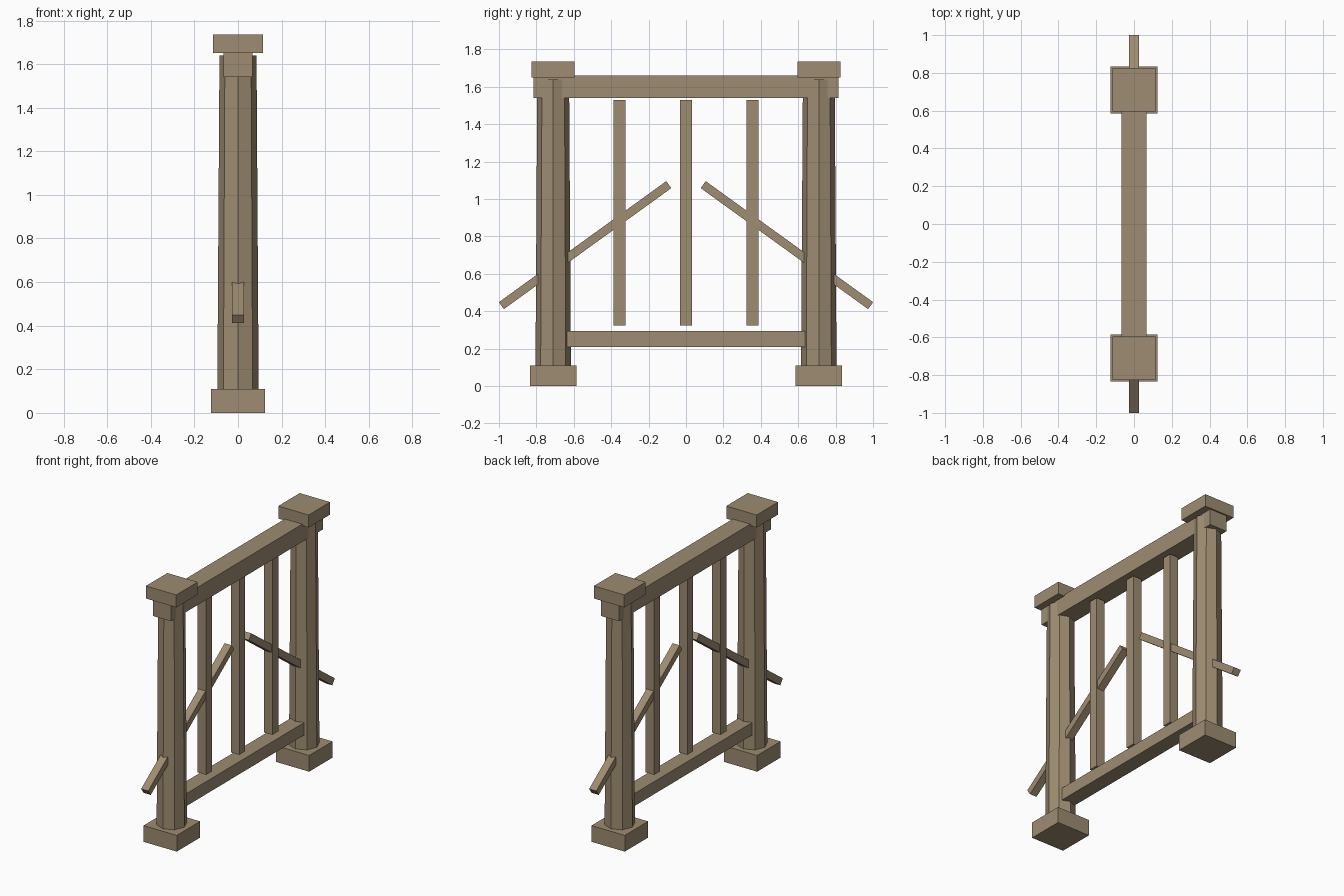
import bpy
import math
from mathutils import Vector

cube = bpy.data.objects.get("Cube")
if cube:
    bpy.data.objects.remove(cube, do_unlink=True)

# One weathered wood colour for everything
wood = bpy.data.materials.new("weathered_wood")
wood.use_nodes = True
colour = (0.34, 0.262, 0.165, 1)
wood.diffuse_color = colour
wood.node_tree.nodes["Principled BSDF"].inputs["Base Color"].default_value = colour


def finish(name):
    obj = bpy.context.object
    obj.name = name
    obj.data.materials.append(wood)
    return obj


def box(name, centre, size, tilt=0):
    bpy.ops.mesh.primitive_cube_add(size=1, location=centre, rotation=(tilt, 0, 0))
    bpy.context.object.scale = size
    return finish(name)


def slab(name, y, z0, z1, width, depth):
    return box(name, (0, y, (z0 + z1) / 2), (width, depth, z1 - z0))


POST_Y = 0.71

for side, label in ((-1, "front"), (1, "back")):
    y = side * POST_Y
    # Square foot, tapered eight-sided post and square cap
    slab(label + "_post_base", y, 0, 0.11, 0.25, 0.25)
    bpy.ops.mesh.primitive_cone_add(vertices=8, radius1=0.095, radius2=0.085,
                                    depth=1.56, location=(0, y, 0.86))
    finish(label + "_post")
    slab(label + "_post_cap", y, 1.65, 1.735, 0.228, 0.23)

    # Slanted brace passing through the post
    low = Vector((0, side * 0.987, 0.43))
    high = Vector((0, side * 0.092, 1.077))
    run = high - low
    box(label + "_brace", (low + high) / 2, (0.053, run.length, 0.046),
        math.atan2(run.z, run.y))

# Horizontal rails
slab("top_rail", 0, 1.54, 1.66, 0.132, 1.63)
slab("bottom_rail", 0, 0.21, 0.295, 0.104, 1.27)

# Square balusters
for label, y in (("front", -0.355), ("middle", 0), ("back", 0.355)):
    slab(label + "_baluster", y, 0.325, 1.53, 0.064, 0.064)
